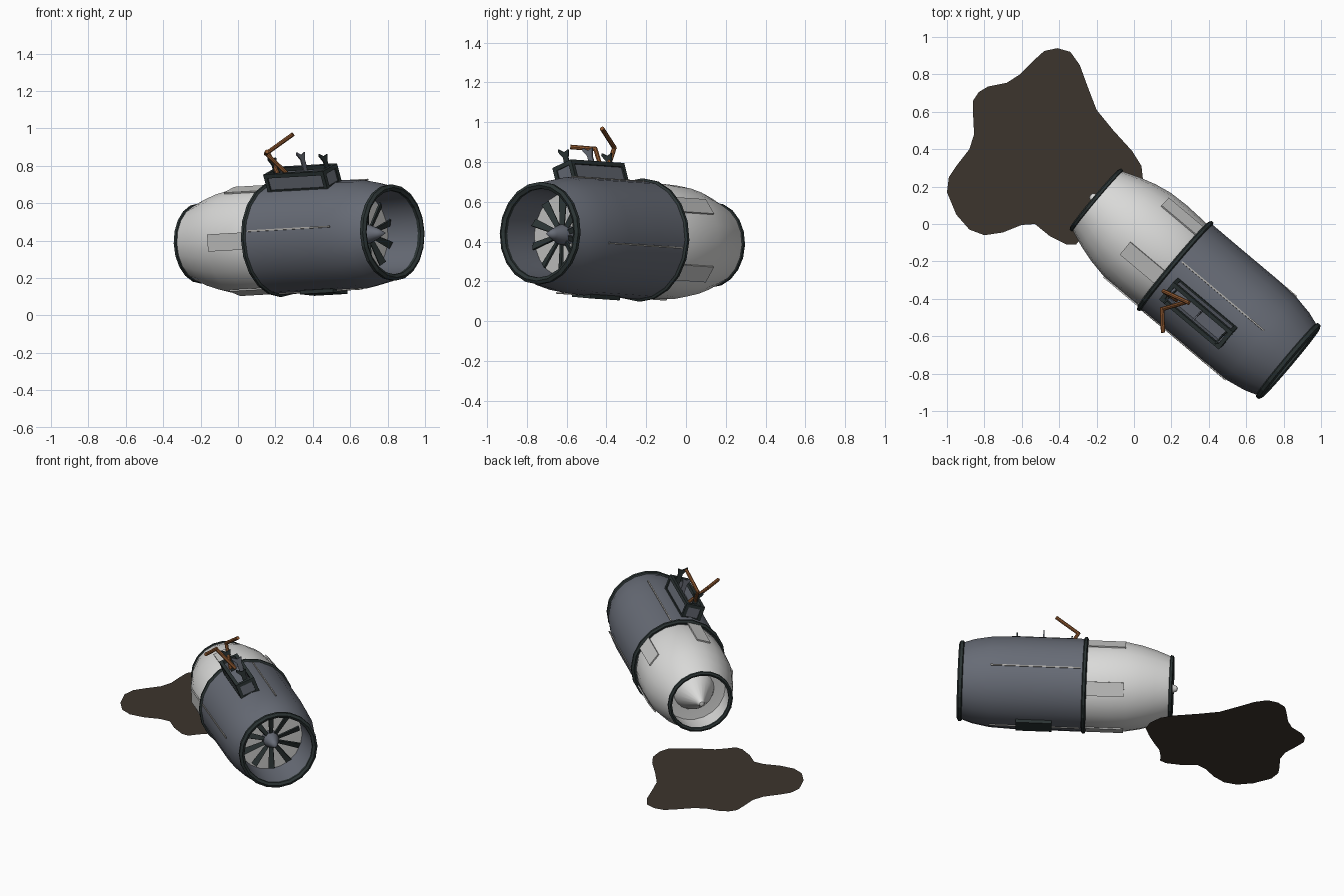
import bpy, bmesh, math
from mathutils import Matrix, Vector

if "Cube" in bpy.data.objects:
    bpy.data.objects.remove(bpy.data.objects["Cube"])

def mat(name, c):
    m = bpy.data.materials.new(name)
    m.diffuse_color = (*c, 1)
    m.use_nodes = True
    m.node_tree.nodes["Principled BSDF"].inputs["Base Color"].default_value = m.diffuse_color
    return m

GREY = mat("slate grey", (.135, .148, .18))
WHITE = mat("off white", (.70, .70, .69))
PANEL = mat("pale grey", (.56, .56, .55))
DARK = mat("dark green grey", (.024, .034, .034))
COPPER = mat("copper", (.28, .10, .03))
OIL = mat("oil brown", (.046, .035, .026))
STRIPE = mat("stripe grey", (.42, .41, .39))

# Engine frame: local x runs forward along the axis, origin at the middle ring
M = (Matrix.Translation((.22, -.225, .408)) @ Matrix.Rotation(math.radians(-40), 4, 'Z')
     @ Matrix.Rotation(math.radians(-2.5), 4, 'Y'))
SEG = 20

def finish(bm, name, material, smooth=False, matrix=M, normals=True):
    if normals:
        bmesh.ops.recalc_face_normals(bm, faces=bm.faces)
    bm.transform(matrix)
    me = bpy.data.meshes.new(name)
    bm.to_mesh(me)
    bm.free()
    me.materials.append(material)
    ob = bpy.data.objects.new(name, me)
    bpy.context.collection.objects.link(ob)
    if smooth:
        bpy.ops.object.select_all(action='DESELECT')
        ob.select_set(True)
        bpy.context.view_layer.objects.active = ob
        bpy.ops.object.shade_smooth_by_angle(angle=math.radians(40))
    return ob

def lathe(name, profile, material, closed=False, smooth=True):
    """Revolve (s, r) points round the engine axis."""
    bm = bmesh.new()
    rows = []
    for i in range(SEG):
        a = 2 * math.pi * i / SEG
        rows.append([bm.verts.new((s, r * math.cos(a), r * math.sin(a))) for s, r in profile])
    n = len(profile)
    for i in range(SEG):
        p, q = rows[i], rows[(i + 1) % SEG]
        for j in range(n if closed else n - 1):
            k = (j + 1) % n
            bm.faces.new((p[j], p[k], q[k], q[j]))
    bmesh.ops.remove_doubles(bm, verts=bm.verts, dist=1e-5)
    return finish(bm, name, material, smooth)

def ring(name, s, R, rs, rr):
    pts = [(s + rs * math.cos(a * math.pi / 3), R + rr * math.sin(a * math.pi / 3)) for a in range(6)]
    return lathe(name, pts, DARK, closed=True, smooth=False)

def radial(deg):
    """Frame whose z points outward at this angle round the axis (90 = up)."""
    return Matrix.Rotation(math.radians(deg - 90), 4, 'X')

def add_box(bm, lo, hi, m=Matrix()):
    lo, hi = Vector(lo), Vector(hi)
    bmesh.ops.create_cube(bm, size=1, matrix=m @ Matrix.Translation((lo + hi) / 2)
                          @ Matrix.Diagonal((*(hi - lo), 1)))

# Front cowl with inlet duct, and rear casing with nozzle
lathe("cowl", [(0, .27), (0, .298), (.2, .297), (.45, .297), (.6, .29), (.71, .27), (.79, .243),
               (.79, .225), (.70, .222), (.58, .215)], GREY)
lathe("rear_casing", [(.0, .275), (-.03, .283), (-.16, .289), (-.27, .285), (-.36, .268), (-.45, .242),
                      (-.55, .204), (-.55, .188), (-.40, .205), (-.38, .0)], WHITE)
lathe("exhaust_cone", [(-.38, .14), (-.44, .11), (-.555, .03), (-.57, .024), (-.588, .016), (-.593, 0)], WHITE)

# Dark rings
ring("inlet_ring", .79, .241, .019, .019)
ring("middle_ring", 0, .295, .015, .017)
ring("nozzle_ring", -.55, .201, .014, .015)

# Fan: backing disc, blades and spinner
lathe("fan_disc", [(.58, .217), (.585, .0)], PANEL)
lathe("spinner", [(.59, .055), (.63, .05), (.69, .027), (.745, 0)], GREY)
bm = bmesh.new()
for i in range(10):
    m = radial(90 + 36 * i) @ Matrix.Translation((.62, 0, 0)) @ Matrix.Rotation(math.radians(25), 4, 'Z')
    lo = [(-.005, -.012), (.005, -.012), (.005, .012), (-.005, .012)]
    hi = [(x, y * 1.7) for x, y in lo]
    a = [bm.verts.new(m @ Vector((x, y, .04))) for x, y in lo]
    b = [bm.verts.new(m @ Vector((x, y, .195))) for x, y in hi]
    bm.faces.new(a)
    bm.faces.new(b)
    for j in range(4):
        bm.faces.new((a[j], a[j - 1], b[j - 1], b[j]))
finish(bm, "fan_blades", DARK)

# Thin stripes along the cowl
bm = bmesh.new()
for k in range(4):
    add_box(bm, (.025, -.004, .292), (.6, .004, .299), radial(82 + 90 * k))
finish(bm, "cowl_stripes", STRIPE)

# Pale plates round the rear casing
bm = bmesh.new()
for k in range(5):
    add_box(bm, (-.255, -.046, .284), (-.015, .046, .2925), radial(38 + 72 * k))
finish(bm, "casing_plates", PANEL)

# Underside service plate
bm = bmesh.new()
add_box(bm, (.20, -.06, .285), (.43, .06, .309), radial(266))
finish(bm, "underside_plate", DARK)

# Open equipment box on the upper side: dark edge bars, grey walls
BOX = radial(110)
S0, S1, W, R0, R1, B = .075, .47, .053, .285, .375, .011
bm = bmesh.new()
for t in (-W, W):
    for r in (R0, R1):
        add_box(bm, (S0 - B, t - B, r - B), (S1 + B, t + B, r + B), BOX)
    for s in (S0, S1):
        add_box(bm, (s - B, t - B, R0), (s + B, t + B, R1), BOX)
for s in (S0, S1):
    for r in (R0, R1):
        add_box(bm, (s - B, -W, r - B), (s + B, W, r + B), BOX)
finish(bm, "box_frame", DARK)
bm = bmesh.new()
for t in (-W, W):
    add_box(bm, (S0, t - .003, R0), (S1, t + .003, R1), BOX)
for s in (S0, S1):
    add_box(bm, (s - .003, -W, R0), (s + .003, W, R1), BOX)
add_box(bm, (S0, -W, R0), (S1, W, R0 + .02), BOX)
finish(bm, "box_walls", GREY)

# Torn metal tabs standing in the box
def tab(name, s, t, top, material):
    shape = [(-.018, .30), (.018, .30), (.014, top - .05), (.036, top - .012), (.03, top),
             (0, top - .025), (-.03, top - .02), (-.016, top - .06)]
    bm = bmesh.new()
    f = bm.faces.new([bm.verts.new((s - .004, t - y, r)) for y, r in shape])
    g = bmesh.ops.extrude_face_region(bm, geom=[f])["geom"]
    bmesh.ops.translate(bm, vec=(.008, 0, 0), verts=[v for v in g if isinstance(v, bmesh.types.BMVert)])
    finish(bm, name, material, matrix=M @ BOX)

tab("front_tab", .45, .01, .47, DARK)
tab("middle_tab", .28, .03, .48, GREY)
tab("rear_tab", .10, 0, .47, DARK)

# Bent copper pipes, in world coordinates
def pipe(name, pts, rad=.0115):
    bm = bmesh.new()
    pts = [Vector(p) for p in pts]
    for a, b in zip(pts, pts[1:]):
        d = b - a
        bmesh.ops.create_cone(bm, cap_ends=True, segments=8, radius1=rad, radius2=rad, depth=d.length + rad,
                              matrix=Matrix.Translation((a + b) / 2) @ d.to_track_quat('Z', 'Y').to_matrix().to_4x4())
    finish(bm, name, COPPER, smooth=True, matrix=Matrix())

pipe("tall_pipe", [(.29, -.42, .965), (.16, -.36, .872), (.225, -.405, .73)])
pipe("low_pipe", [(.155, -.575, .875), (.15, -.455, .865), (.27, -.42, .75)])

# Oil puddle lying flat on the ground
outline = [(-.41, .94), (-.34, .92), (-.29, .85), (-.25, .74), (-.2, .61), (-.11, .5), (-.01, .39), (.04, .31),
           (.05, .22), (.03, .15), (-.05, .09), (-.13, .04), (-.22, -.01), (-.27, -.06), (-.31, -.11),
           (-.36, -.11), (-.45, -.065), (-.53, 0), (-.6, -.005), (-.7, -.045), (-.8, -.06), (-.88, -.03),
           (-.95, .05), (-1, .17), (-.99, .25), (-.95, .31), (-.88, .4), (-.855, .48), (-.86, .58),
           (-.86, .66), (-.83, .705), (-.78, .735), (-.68, .755), (-.61, .80), (-.53, .88), (-.48, .925)]
bm = bmesh.new()
f = bm.faces.new([bm.verts.new((x, y, 0)) for x, y in outline])
f.normal_update()
if f.normal.z < 0:
    f.normal_flip()
bmesh.ops.triangulate(bm, faces=[f])
finish(bm, "oil_puddle", OIL, matrix=Matrix(), normals=False)
